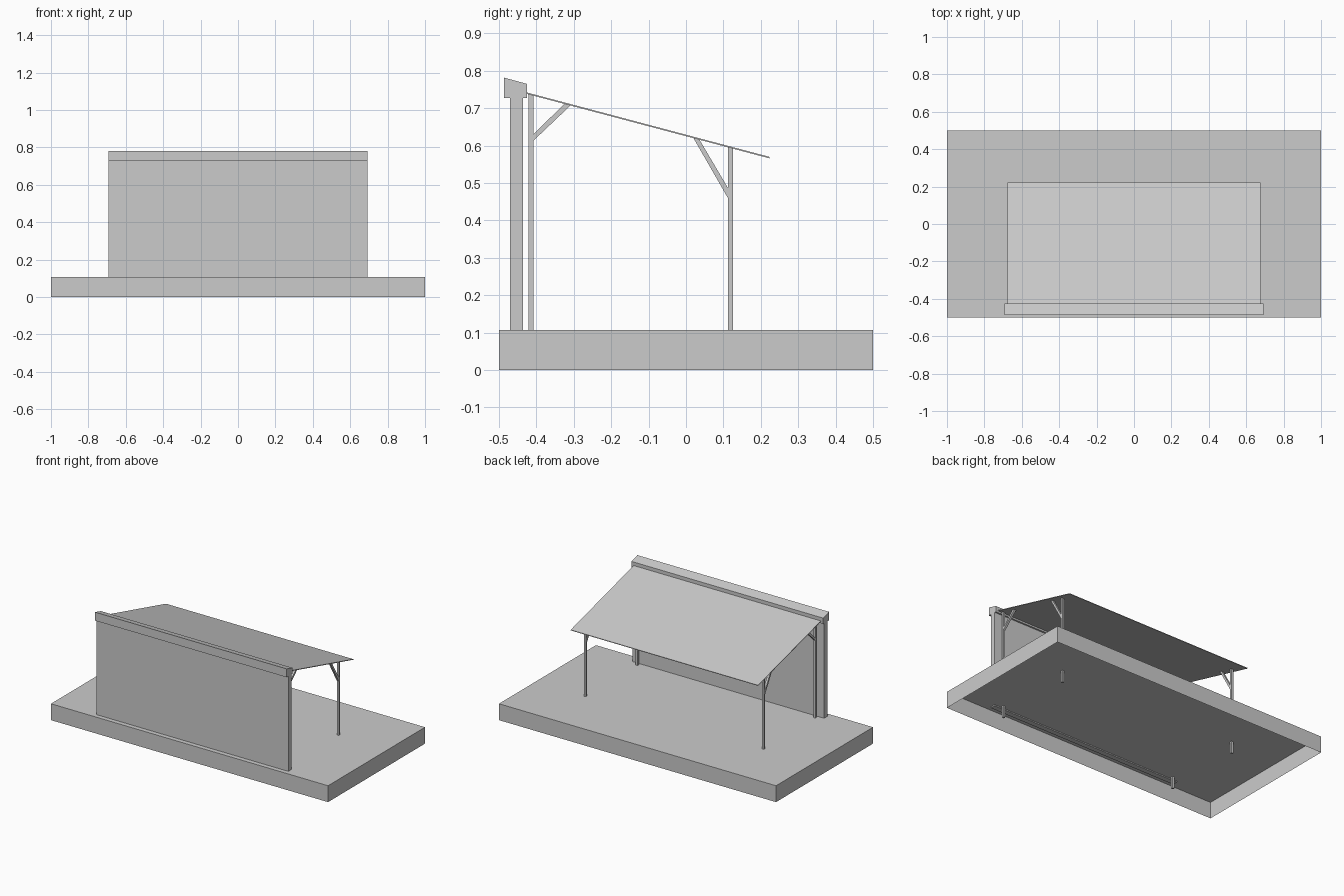
import bpy
import bmesh

if "Cube" in bpy.data.objects:
    bpy.data.objects.remove(bpy.data.objects["Cube"], do_unlink=True)

grey = bpy.data.materials.new("plain grey")
grey.use_nodes = True
colour = (0.6, 0.6, 0.6, 1)
grey.diffuse_color = colour
grey.node_tree.nodes["Principled BSDF"].inputs["Base Color"].default_value = colour


def extrude_profile(name, profile, x0, x1):
    """Sweep a side profile of (y, z) points along x."""
    bm = bmesh.new()
    face = bm.faces.new([bm.verts.new((x0, y, z)) for y, z in profile])
    swept = bmesh.ops.extrude_face_region(bm, geom=[face])["geom"]
    verts = [v for v in swept if isinstance(v, bmesh.types.BMVert)]
    bmesh.ops.translate(bm, verts=verts, vec=(x1 - x0, 0, 0))
    bmesh.ops.recalc_face_normals(bm, faces=bm.faces)
    mesh = bpy.data.meshes.new(name)
    bm.to_mesh(mesh)
    bm.free()
    mesh.materials.append(grey)
    obj = bpy.data.objects.new(name, mesh)
    bpy.context.collection.objects.link(obj)
    return obj


def rect(y0, y1, z0, z1):
    return [(y0, z0), (y1, z0), (y1, z1), (y0, z1)]


# Base shell, open underneath
base = extrude_profile("base", rect(-0.5, 0.5, 0, 0.107), -1, 1)
bm = bmesh.new()
bm.from_mesh(base.data)
under = [f for f in bm.faces if f.normal.z < -0.9]
bmesh.ops.delete(bm, geom=under, context="FACES")
bm.to_mesh(base.data)
bm.free()

# Wall with sloping coping
extrude_profile("wall", rect(-0.47, -0.436, 0.1, 0.728), -0.692, 0.692)
coping = [(-0.487, 0.727), (-0.425, 0.727), (-0.425, 0.765), (-0.487, 0.782)]
extrude_profile("coping", coping, -0.692, 0.692)

# Thin sloping canopy
canopy = [(-0.425, 0.738), (0.223, 0.566), (0.223, 0.57), (-0.425, 0.742)]
extrude_profile("canopy", canopy, -0.676, 0.676)

# Posts and diagonal braces at both ends
half = 0.007
wall_post = [(-0.421, 0.03), (-0.408, 0.03), (-0.408, 0.734), (-0.421, 0.738)]
outer_post = [(0.112, 0.03), (0.125, 0.03), (0.125, 0.592), (0.112, 0.596)]
wall_brace = [(-0.408, 0.613), (-0.308, 0.708), (-0.325, 0.712), (-0.408, 0.63)]
outer_brace = [(0.112, 0.46), (0.112, 0.487), (0.036, 0.616), (0.02, 0.62)]
for side, x in (("left", 0.642), ("right", -0.642)):
    for part, profile in (("wall_post", wall_post), ("outer_post", outer_post),
                          ("wall_brace", wall_brace), ("outer_brace", outer_brace)):
        extrude_profile(f"{side}_{part}", profile, x - half, x + half)
